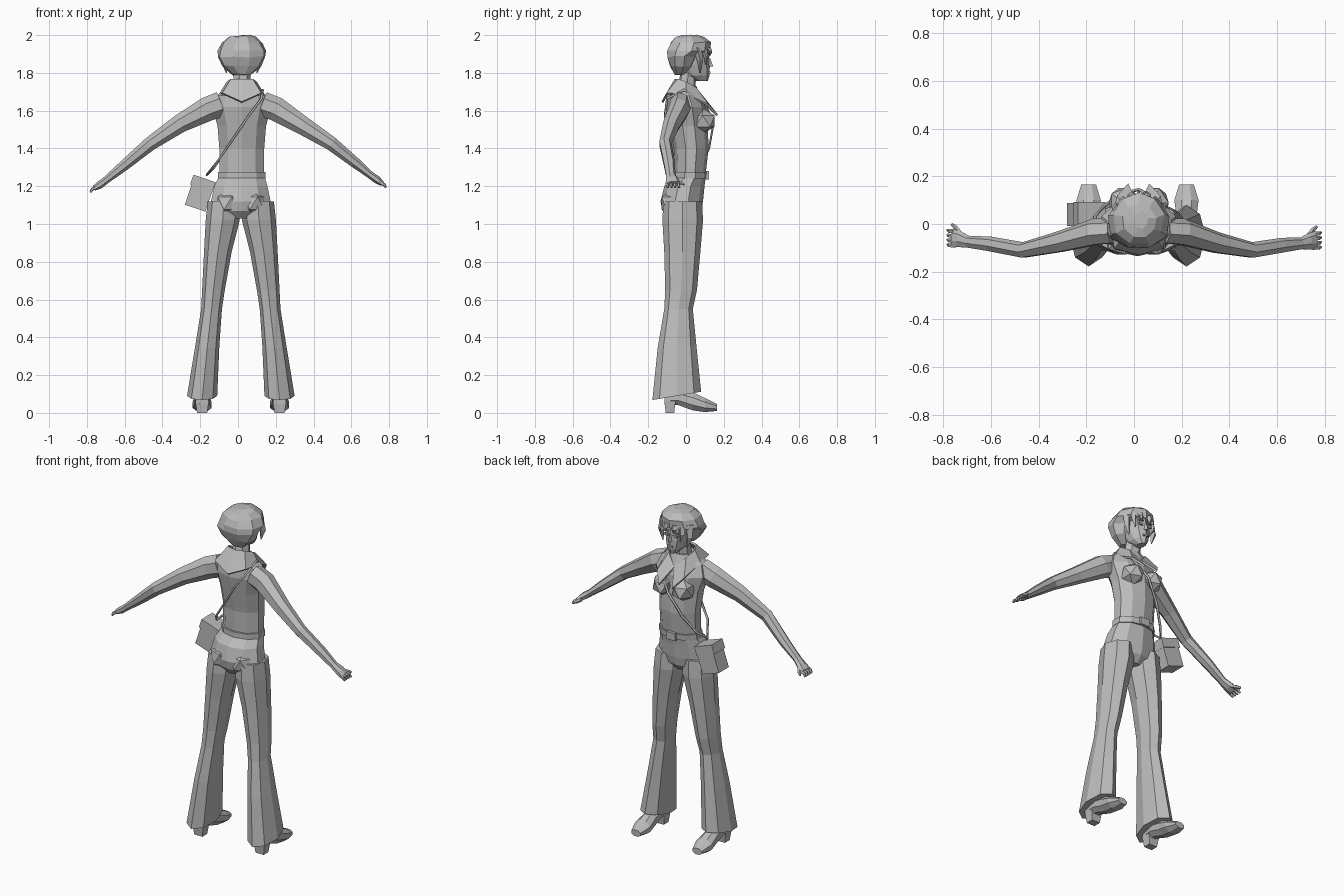
import bpy, bmesh, math, random
from mathutils import Vector as V

random.seed(4)
GREY = bpy.data.materials.new("grey")
GREY.diffuse_color = (0.5, 0.5, 0.5, 1)
AXIS = 0.015                      # body symmetry plane


def finish(name, bm):
    bmesh.ops.recalc_face_normals(bm, faces=bm.faces)
    me = bpy.data.meshes.new(name)
    bm.to_mesh(me)
    bm.free()
    me.materials.append(GREY)
    ob = bpy.data.objects.new(name, me)
    bpy.context.collection.objects.link(ob)
    return ob


def loft(name, rings, n=8, phase=0.0, jitter=0.0, caps=True):
    """Skin a list of rings, each (centre, u, v)."""
    bm = bmesh.new()
    rows = []
    for c, u, v in rings:
        row = []
        for i in range(n):
            a = 2 * math.pi * (i + phase) / n
            p = V(c) + V(u) * math.cos(a) + V(v) * math.sin(a)
            p += V([random.uniform(-jitter, jitter) for _ in range(3)])
            row.append(bm.verts.new(p))
        rows.append(row)
    for a, b in zip(rows, rows[1:]):
        for i in range(n):
            j = (i + 1) % n
            bm.faces.new((a[i], a[j], b[j], b[i]))
    if caps:
        bm.faces.new(rows[0])
        bm.faces.new(rows[-1])
    return finish(name, bm)


def level(cx, rx, y0, y1, z, tilt=0.0):
    """Horizontal ring given by half width and back/front limits."""
    r = (y1 - y0) / 2
    return ((cx, (y0 + y1) / 2, z), (rx, 0, 0), (0, r, r * tilt))


def limb(name, pts, n=6):
    """Tube through (x, y, z, thickness, width) points."""
    rings = []
    for i, p in enumerate(pts):
        t = V(pts[min(i + 1, len(pts) - 1)][:3]) - V(pts[max(i - 1, 0)][:3])
        t.normalize()
        u = (V((0, 1, 0)) - t * t.y).normalized()
        rings.append((p[:3], u * p[4], t.cross(u) * p[3]))
    return loft(name, rings, n)


def box(name, c, size, rot=0.0, taper=1.0):
    """Box turned about y; taper scales its lower end."""
    ca, sa = math.cos(rot), math.sin(rot)
    up = V((sa, 0, ca))
    k = math.sqrt(2) / 2
    rings = []
    for s, f in ((-1, taper), (1, 1)):
        rings.append((V(c) + up * (s * size[2] / 2),
                      V((ca, 0, -sa)) * size[0] * k * f, V((0, size[1] * k * f, 0))))
    return loft(name, rings, 4, 0.5)


def bump(name, c, r):
    bm = bmesh.new()
    bmesh.ops.create_icosphere(bm, subdivisions=1, radius=1)
    for v in bm.verts:
        v.co = V([v.co[i] * r[i] + c[i] for i in range(3)])
    return finish(name, bm)


# torso and neck
loft("shirt", [level(.02, .124, -.06, .10, 1.23), level(.02, .125, -.065, .12, 1.40),
               level(.02, .135, -.088, .115, 1.52), level(.02, .165, -.105, .105, 1.62),
               level(.02, .14, -.10, .075, 1.68), level(.02, .07, -.065, .055, 1.73)], 10, .5)
loft("neck", [level(.02, .055, -.05, .05, 1.70), level(.018, .045, -.03, .055, 1.80)], 7)
for s in (-1, 1):
    bump("bust", (.02 + s * .065, .088, 1.545), (.068, .075, .068))

# collar: strip from the neck out to pointed lapels (half list, mirrored)
inner = [(0, -.055, 1.765), (.055, -.04, 1.765), (.075, 0, 1.75), (.055, .05, 1.72), (.0, .08, 1.66)]
outer = [(0, -.125, 1.645), (.10, -.10, 1.69), (.115, 0, 1.685), (.09, .115, 1.63), (.045, .165, 1.575)]
bm = bmesh.new()
for s in (-1, 1):
    rows = [[bm.verts.new((.02 + s * x, y, z)) for x, y, z in r] for r in (inner, outer)]
    for i in range(4):
        bm.faces.new((rows[0][i], rows[0][i + 1], rows[1][i + 1], rows[1][i]))
bmesh.ops.remove_doubles(bm, verts=bm.verts, dist=.001)
collar = finish("collar", bm)
mod = collar.modifiers.new("thickness", "SOLIDIFY")
mod.thickness = .012
mod.offset = 0

# hips, belt and buckle
loft("trouser_top", [level(.015, .075, -.09, .045, 1.03), level(.015, .15, -.125, .08, 1.07),
                     level(.015, .166, -.135, .09, 1.12), level(.015, .148, -.115, .098, 1.20),
                     level(.02, .128, -.065, .105, 1.25)], 10, .5)
for s in (-1, 1):
    bump("seat", (AXIS + s * .068, -.065, 1.11), (.075, .075, .075))
loft("belt", [level(.02, .133, -.072, .112, 1.24), level(.02, .133, -.072, .115, 1.275)], 10, .5)
box("buckle", (.02, .113, 1.258), (.06, .016, .045))

# legs and shoes
for s, side in ((-1, "left"), (1, "right")):
    X = lambda d: AXIS + s * d
    loft("trouser_leg_" + side, [
        level(X(.205), .08, -.178, .08, .09, .17), level(X(.178), .064, -.15, .055, .35, .06),
        level(X(.155), .055, -.115, .036, .55), level(X(.145), .06, -.11, .058, .65),
        level(X(.122), .073, -.115, .076, .85), level(X(.096), .09, -.125, .09, 1.02),
        level(X(.09), .085, -.12, .085, 1.12)], 8)
    # shoe sections along y: y, bottom, top, half width
    loft("shoe_" + side, [((X(.205), y, (a + b) / 2), (w * 1.2, 0, 0), (0, 0, (b - a) * .6))
         for y, a, b, w in ((-.115, .05, .10, .03), (-.04, .045, .12, .036), (.035, .018, .105, .038),
                            (.10, .008, .075, .046), (.165, .012, .045, .028))], 8, .5)
    box("heel_" + side, (X(.205), -.085, .032), (.072, .06, .064), 0, .75)

# arms with mitten palms, fingers and thumbs
SIZES = ((.068, .055), (.066, .058), (.050, .046), (.038, .034), (.029, .032),
         (.020, .026), (.021, .036), (.014, .040))
PATHS = {
    "left": ((-.09, -.03, 1.635), (-.165, -.035, 1.607), (-.31, -.075, 1.53), (-.465, -.11, 1.425),
             (-.60, -.085, 1.312), (-.695, -.075, 1.235), (-.732, -.065, 1.207), (-.76, -.06, 1.19)),
    "right": ((.13, -.03, 1.635), (.205, -.035, 1.607), (.35, -.08, 1.517), (.495, -.11, 1.425),
              (.62, -.09, 1.325), (.70, -.082, 1.260), (.735, -.075, 1.235), (.762, -.07, 1.215))}
for side, path in PATHS.items():
    s = -1 if side == "left" else 1
    limb("arm_" + side, [p + r for p, r in zip(path, SIZES)], 7)
    x, y, z = path[-1]
    for i in range(4):
        fy = y + (i - 1.5) * .02
        limb("finger_" + side, [(x - s * .012, fy, z + .004, .009, .010),
                                (x + s * .012, fy, z - .006, .009, .009),
                                (x + s * .021, fy + .004, z - .022, .006, .006)], 5)
    limb("thumb_" + side, [(x - s * .03, y + .02, z + .01, .011, .011),
                           (x - s * .012, y + .045, z, .010, .010),
                           (x + s * .005, y + .06, z - .006, .006, .006)], 5)

# head and face
loft("head", [level(.02, .022, .055, .115, 1.757), level(.02, .048, -.01, .125, 1.785),
              level(.02, .066, -.05, .126, 1.84), level(.02, .074, -.06, .122, 1.89),
              level(.02, .07, -.06, .115, 1.95)], 10, .5)
loft("nose", [((.02, .118, 1.835), (.013, 0, 0), (0, .026, 0)),
              ((.02, .115, 1.88), (.006, 0, 0), (0, .012, 0))], 4)
box("mouth", (.02, .124, 1.802), (.034, .009, .010))
for s in (-1, 1):
    box("eye", (.02 + s * .03, .119, 1.868), (.026, .009, .012))
    box("brow", (.02 + s * .03, .12, 1.89), (.034, .009, .006), s * .15)

# hair cap with an overhanging fringe and loose locks
loft("hair", [level(.02, .05, -.06, 0, 1.79), level(.02, .108, -.088, .045, 1.835),
              level(.02, .131, -.105, .062, 1.885), level(.02, .131, -.105, .128, 1.915),
              level(.02, .108, -.092, .135, 1.96), level(.022, .07, -.055, .09, 1.99),
              level(.025, .03, -.02, .05, 2.0)], 9, .25, .005)
for dx, y, ztip, w in ((-.085, .075, 1.80, .026), (.085, .075, 1.80, .026), (-.06, .105, 1.84, .02),
                       (.062, .105, 1.845, .02), (-.025, .125, 1.89, .022), (.03, .125, 1.895, .022)):
    loft("hair_lock", [((.02 + dx * .95, y, ztip), (.003, 0, 0), (0, .003, 0)),
                       ((.02 + dx * 1.1, y, (ztip + 1.93) / 2), (w * .8, 0, 0), (0, w * .6, 0)),
                       ((.02 + dx, y - .015, 1.935), (w, 0, 0), (0, w, 0))], 4)

# shoulder bag
box("bag", (-.203, .04, 1.155), (.115, .095, .15), .33)
box("bag_flap", (-.186, .04, 1.215), (.124, .104, .055), .33)
cu = bpy.data.curves.new("bag_strap", "CURVE")
cu.dimensions = "3D"
cu.bevel_depth = .007
cu.bevel_resolution = 0
pts = [(-.165, .03, 1.26), (-.11, -.05, 1.33), (-.02, -.085, 1.46), (.055, -.112, 1.57),
       (.125, -.10, 1.665), (.13, -.01, 1.71), (.10, .10, 1.64), (.02, .145, 1.53),
       (-.06, .122, 1.40), (-.125, .075, 1.30)]
sp = cu.splines.new("POLY")
sp.points.add(len(pts) - 1)
for p, q in zip(sp.points, pts):
    p.co = (*q, 1)
sp.use_cyclic_u = True
cu.materials.append(GREY)
bpy.context.collection.objects.link(bpy.data.objects.new("bag_strap", cu))
